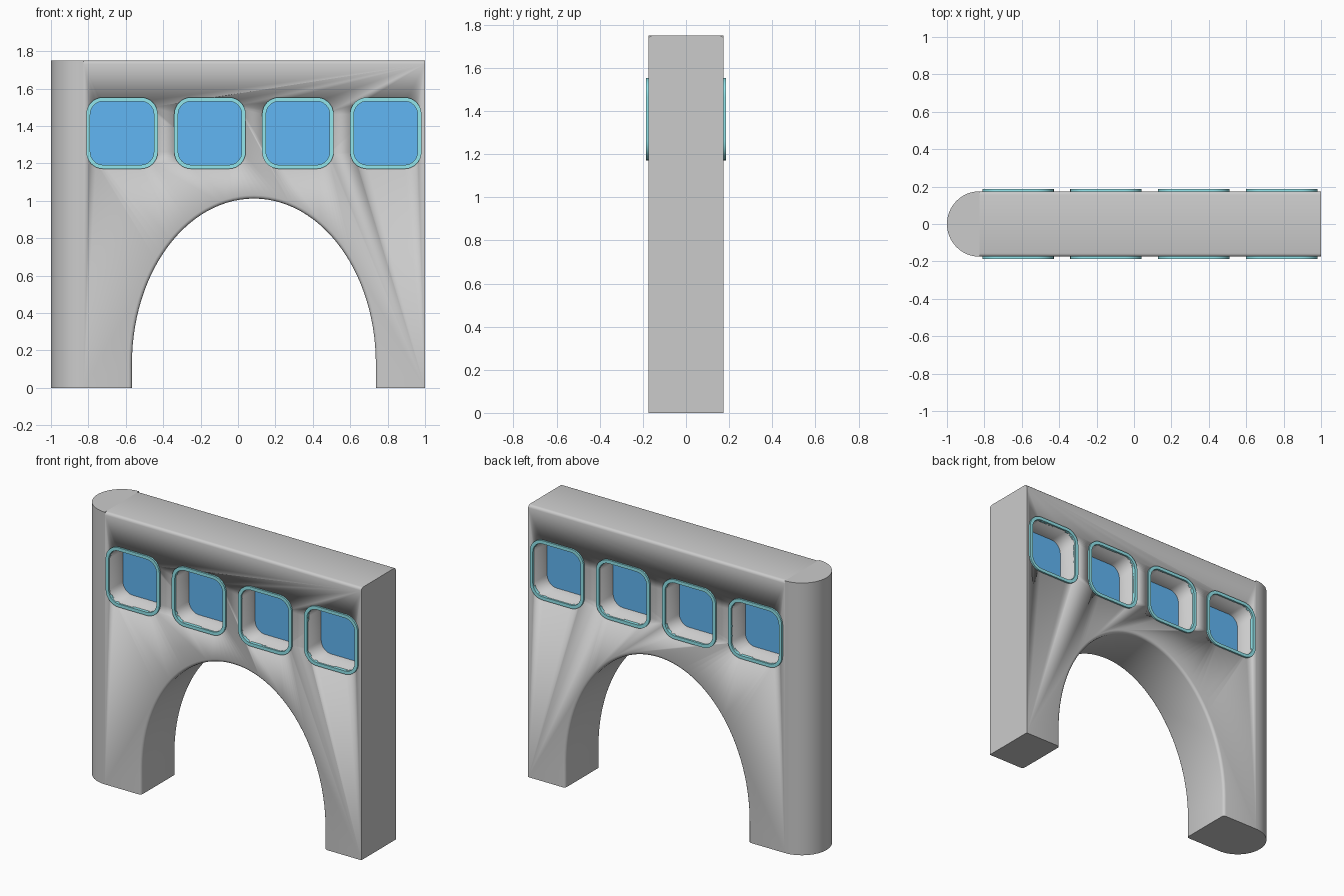
import bpy, bmesh, math

if "Cube" in bpy.data.objects:
    bpy.data.objects.remove(bpy.data.objects["Cube"])

HY, TOP, CAP_X = 0.175, 1.75, -0.825     # half depth, height, start of round end
WIN_X, WIN_Z = (-0.62, -0.15, 0.32, 0.79), 1.362
OUTER, INNER = (0.191, 0.09), (0.17, 0.07)   # window half size, corner radius


def material(name, rgb):
    m = bpy.data.materials.new(name)
    m.diffuse_color = (*rgb, 1)
    m.use_nodes = True
    m.node_tree.nodes["Principled BSDF"].inputs["Base Color"].default_value = m.diffuse_color
    return m


pale = material("pale_wall", (0.88, 0.885, 0.89))
teal = material("frame_teal", (0.29, 0.79, 0.84))
blue = material("glass_blue", (0.12, 0.47, 0.9))


def finish(name, bm, mat=None):
    bmesh.ops.recalc_face_normals(bm, faces=bm.faces[:])
    me = bpy.data.meshes.new(name)
    bm.to_mesh(me)
    bm.free()
    ob = bpy.data.objects.new(name, me)
    bpy.context.collection.objects.link(ob)
    if mat:
        me.materials.append(mat)
    return ob


def smooth(ob):
    bpy.ops.object.select_all(action='DESELECT')
    ob.select_set(True)
    bpy.context.view_layer.objects.active = ob
    bpy.ops.object.shade_smooth_by_angle(angle=math.radians(35))


def prism(pts, y0, y1):
    """Extrude an x-z outline from y0 to y1."""
    bm = bmesh.new()
    a = [bm.verts.new((x, y0, z)) for x, z in pts]
    b = [bm.verts.new((x, y1, z)) for x, z in pts]
    bm.faces.new(a)
    bm.faces.new(b)
    for i in range(len(a)):
        j = (i + 1) % len(a)
        bm.faces.new((a[i], a[j], b[j], b[i]))
    bmesh.ops.recalc_face_normals(bm, faces=bm.faces[:])
    return bm


def rounded(cx, half, r, n=8):
    pts = []
    for k, (sx, sz) in enumerate(((1, 1), (-1, 1), (-1, -1), (1, -1))):
        for i in range(n + 1):
            a = math.pi / 2 * (k + i / n)
            pts.append((cx + sx * (half - r) + r * math.cos(a),
                        WIN_Z + sz * (half - r) + r * math.sin(a)))
    return pts


# Wall with elliptical archway
AX, AW, AZ, AH = 0.085, 0.652, 0.13, 0.882
arch = [(AX + AW * math.cos(math.pi * i / 56), AZ + AH * math.sin(math.pi * i / 56))
        for i in range(57)]
outline = [(CAP_X, 0), (CAP_X, TOP), (1, TOP), (1, 0), (AX + AW, 0)] + arch + [(AX - AW, 0)]
bm = prism(outline, -HY, HY)


def soft_edge(e):
    a, b = (v.co for v in e.verts)
    if abs(a.y - b.y) > 1e-5:
        return False
    top = min(a.z, b.z) > TOP - 1e-4
    in_arch = all(abs(v.x - AX) < AW + 1e-4 for v in (a, b)) and max(a.z, b.z) > 1e-4
    return top or (in_arch and max(a.z, b.z) < 1.1)


bmesh.ops.bevel(bm, geom=[e for e in bm.edges if soft_edge(e)], offset=0.018,
                offset_type='OFFSET', segments=3, profile=0.5, affect='EDGES')
wall = finish("arched_wall", bm, pale)

# Window openings
for x in WIN_X:
    cutter = finish("window_cutter", prism(rounded(x, *INNER), -0.4, 0.4), pale)
    cutter.hide_render = True
    mod = wall.modifiers.new("opening", 'BOOLEAN')
    mod.object, mod.operation, mod.solver = cutter, 'DIFFERENCE', 'EXACT'
    bpy.context.view_layer.objects.active = wall
    bpy.ops.object.modifier_apply(modifier=mod.name)
    bpy.data.objects.remove(cutter)

# Soft shading over the whole wall, creased only at its ends and feet
bm = bmesh.new()
bm.from_mesh(wall.data)
for f in bm.faces:
    f.smooth = True
for e in bm.edges:
    a, b = (v.co for v in e.verts)
    at_end = (max(a.z, b.z) < 1e-4 or min(a.x, b.x) > 0.9999
              or max(a.x, b.x) < CAP_X + 1e-4)
    e.smooth = not at_end
bm.to_mesh(wall.data)
bm.free()

# Half-round end column
bm = bmesh.new()
foot = [bm.verts.new((CAP_X + HY * math.cos(a), HY * math.sin(a), 0))
        for a in (math.pi / 2 + math.pi * i / 32 for i in range(33))]
head = [bm.verts.new((v.co.x, v.co.y, TOP)) for v in foot]
bm.faces.new(foot)
bm.faces.new(head)
for i in range(33):
    j = (i + 1) % 33
    bm.faces.new((foot[i], foot[j], head[j], head[i]))
smooth(finish("round_end", bm, pale))

# Window frames on both sides and glass in the middle
for x in WIN_X:
    for side, s in (("front", -1), ("back", 1)):
        bm = bmesh.new()
        section = [(OUTER, 0.165), (OUTER, 0.186), (INNER, 0.186), (INNER, 0.165)]
        rings = [[bm.verts.new((px, s * y, pz)) for px, pz in rounded(x, *size)]
                 for size, y in section]
        for a, b in zip(rings, rings[1:] + rings[:1]):
            for i in range(len(a)):
                j = (i + 1) % len(a)
                bm.faces.new((a[i], a[j], b[j], b[i]))
        smooth(finish(side + "_window_frame", bm, teal))
    smooth(finish("window_glass", prism(rounded(x, INNER[0] + 0.004, INNER[1] + 0.004),
                                        -0.04, 0.04), blue))
